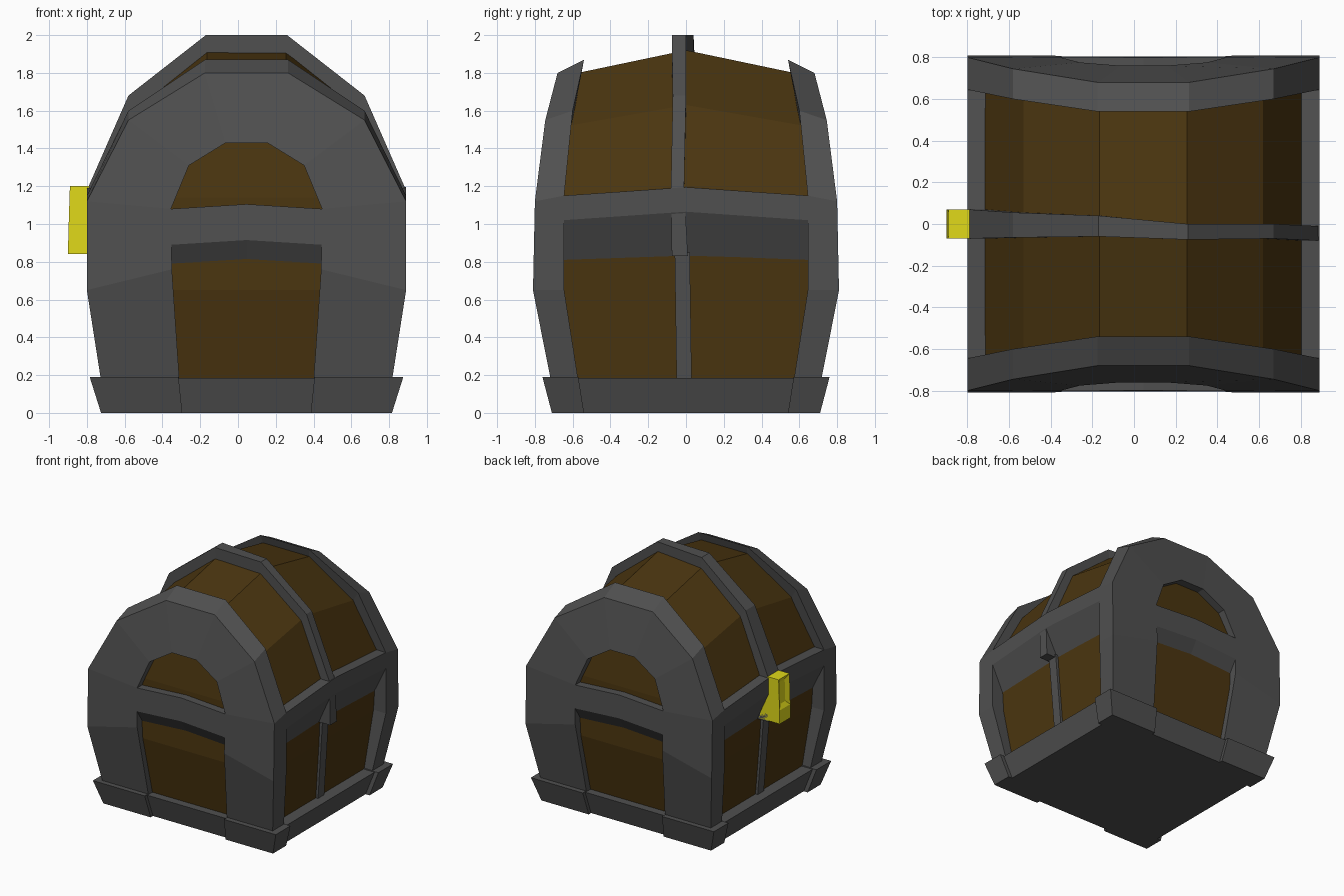
import bpy, bmesh

if "Cube" in bpy.data.objects:
    bpy.data.objects.remove(bpy.data.objects["Cube"])

CX = 0.045  # chest body is offset slightly because the lock sticks out on the left


def material(name, rgb):
    m = bpy.data.materials.new(name)
    m.diffuse_color = (*rgb, 1)
    m.use_nodes = True
    m.node_tree.nodes["Principled BSDF"].inputs["Base Color"].default_value = m.diffuse_color
    return m


WOOD = material("brown_wood", (0.07, 0.036, 0.005))
IRON = material("dark_iron", (0.08, 0.08, 0.08))
BRASS = material("yellow_brass", (0.75, 0.70, 0.01))


def loft(name, sections, mat, closed=True, caps=True):
    """Bridge a row of equal-length sections into one flat-shaded object."""
    bm = bmesh.new()
    rows = [[bm.verts.new((x + CX, y, z)) for x, y, z in s] for s in sections]
    n = len(rows[0])
    for a, b in zip(rows, rows[1:]):
        for i in range(n if closed else n - 1):
            j = (i + 1) % n
            bm.faces.new((a[i], a[j], b[j], b[i]))
    if caps:
        bm.faces.new(rows[0])
        bm.faces.new(rows[-1])
    bmesh.ops.recalc_face_normals(bm, faces=bm.faces)
    me = bpy.data.meshes.new(name)
    bm.to_mesh(me)
    bm.free()
    me.materials.append(mat)
    ob = bpy.data.objects.new(name, me)
    bpy.context.collection.objects.link(ob)
    return ob


def rect(x0, x1, y0, y1, z):
    return [(x0, y0, z), (x1, y0, z), (x1, y1, z), (x0, y1, z)]


def end_y(z):
    """Bulge of the end walls by height."""
    pts = [(0.17, 0.715), (0.65, 0.81), (1.12, 0.80), (1.55, 0.745), (1.80, 0.68)]
    for (z0, y0), (z1, y1) in zip(pts, pts[1:]):
        if z <= z1:
            break
    return y0 + (y1 - y0) * (z - z0) / (z1 - z0)


# wooden core: rings of half width, half depth, end height, ridge height
core = [(0.69, 0.65, 0.10, 0.10), (0.73, 0.745, 0.65, 0.65), (0.76, 0.735, 1.14, 1.20),
        (0.575, 0.68, 1.51, 1.63), (0.21, 0.62, 1.79, 1.92)]
loft("wooden_body", [[(-w, -d, z), (w, -d, z), (w, 0, r), (w, d, z), (-w, d, z), (-w, 0, r)]
                     for w, d, z, r in core], WOOD, caps=False)
# ridge planks closing the top
w, d, z, r = core[-1]
loft("ridge_planks", [[(-w, y, h), (w, y, h)] for y, h in ((-d, z), (0, r), (d, z))],
     WOOD, closed=False, caps=False)

# end frames: window edge, outer edge, band edge, wood contact for each arch station
inner = [(0.355, 0.17), (0.395, 0.76), (0.40, 1.08), (0.305, 1.31), (0.11, 1.43)]
outer = [(0.77, 0.17), (0.845, 0.65), (0.845, 1.12), (0.625, 1.55), (0.22, 1.80)]
band = [(0.77, 0.57, 0.17), (0.845, 0.645, 0.65), (0.845, 0.645, 1.15),
        (0.625, 0.60, 1.60), (0.22, 0.54, 1.87)]
foot = [(0.68, 0.575, 0.17), (0.72, 0.65, 0.65), (0.75, 0.65, 1.14),
        (0.56, 0.61, 1.50), (0.205, 0.565, 1.78)]
for s, end in ((-1, "front"), (1, "back")):
    secs = []
    for side in (-1, 1):
        half = []
        for (ix, iz), (ox, oz), (bx, by, bz), (fx, fy, fz) in zip(inner, outer, band, foot):
            half.append([(side * ix, s * (end_y(iz) - 0.08), iz), (side * ix, s * end_y(iz), iz),
                         (side * ox, s * end_y(oz), oz), (side * bx, s * by, bz),
                         (side * fx, s * fy, fz)])
        secs += half if side < 0 else half[::-1]
    loft(end + "_frame", secs, IRON, closed=False, caps=False)

    # end crossbar with sloped lower lip
    loft(end + "_crossbar",
         [[(x, s * (end_y(z) - 0.08), z) for z in (1.08 + k,)] +
          [(x, s * end_y(z), z) for z in (1.08 + k, 0.89 + k)] +
          [(x, s * (end_y(0.77) - 0.075), 0.775 + k)]
          for x, k in ((-0.4, 0), (0, 0.025), (0.4, 0))], IRON)

for s, side in ((-1, "left"), (1, "right")):
    # side crossbar with sloped lower lip
    loft(side + "_crossbar",
         [[(s * 0.72, y, 1.15 + k), (s * 0.845, y, 1.15 + k),
           (s * 0.845, y, 1.02 + k), (s * 0.74, y, 0.81 + k / 2)]
          for y, k in ((-0.65, 0), (0, 0.045), (0.65, 0))], IRON)
    # lower upright strap
    loft(side + "_lower_strap", [rect(s * 0.66, s * 0.715, -0.05, 0.03, 0.17),
                                 rect(s * 0.68, s * 0.765, -0.06, 0.02, 0.85)], IRON)

# middle strap over the lid, slightly crooked
arch = [(0.845, 0.83, 0.73, 0.83), (0.84, 1.19, 0.74, 1.17),
        (0.625, 1.68, 0.56, 1.60), (0.215, 2.0, 0.20, 1.88)]
stations = [(-1, a) for a in arch] + [(1, a) for a in arch[::-1]]
edges = [(-0.07, 0.07), (-0.07, 0.07), (-0.065, 0.055), (-0.06, 0.04),
         (-0.075, 0.0), (-0.07, 0.0), (-0.08, -0.01), (-0.075, 0.01)]
loft("lid_strap", [[(s * ix, y0, iz), (s * ox, y0, oz), (s * ox, y1, oz), (s * ix, y1, iz)]
                   for (s, (ox, oz, ix, iz)), (y0, y1) in zip(stations, edges)], IRON)

# base plinth and corner shoes
loft("base_plinth", [rect(-0.735, 0.735, -0.68, 0.68, 0),
                     rect(-0.795, 0.795, -0.73, 0.73, 0.185)], IRON)
for sx in (-1, 1):
    for sy in (-1, 1):
        loft("corner_shoe", [rect(sx * 0.34, sx * 0.77, sy * 0.54, sy * 0.71, 0),
                             rect(sx * 0.36, sx * 0.83, sy * 0.57, sy * 0.76, 0.19)], IRON)

# lock on the left side, with a recessed keyhole
lock = loft("lock", [rect(-0.945, -0.76, -0.07, 0.07, 0.84),
                     rect(-0.943, -0.78, -0.07, 0.07, 0.95),
                     rect(-0.935, -0.835, -0.07, 0.07, 1.20)], BRASS)
bm = bmesh.new()
bm.from_mesh(lock.data)
face = max((f for f in bm.faces if f.normal.x < -0.9), key=lambda f: f.calc_center_median().z)
bmesh.ops.inset_individual(bm, faces=[face], thickness=0.05, depth=-0.02)
bm.to_mesh(lock.data)
bm.free()
